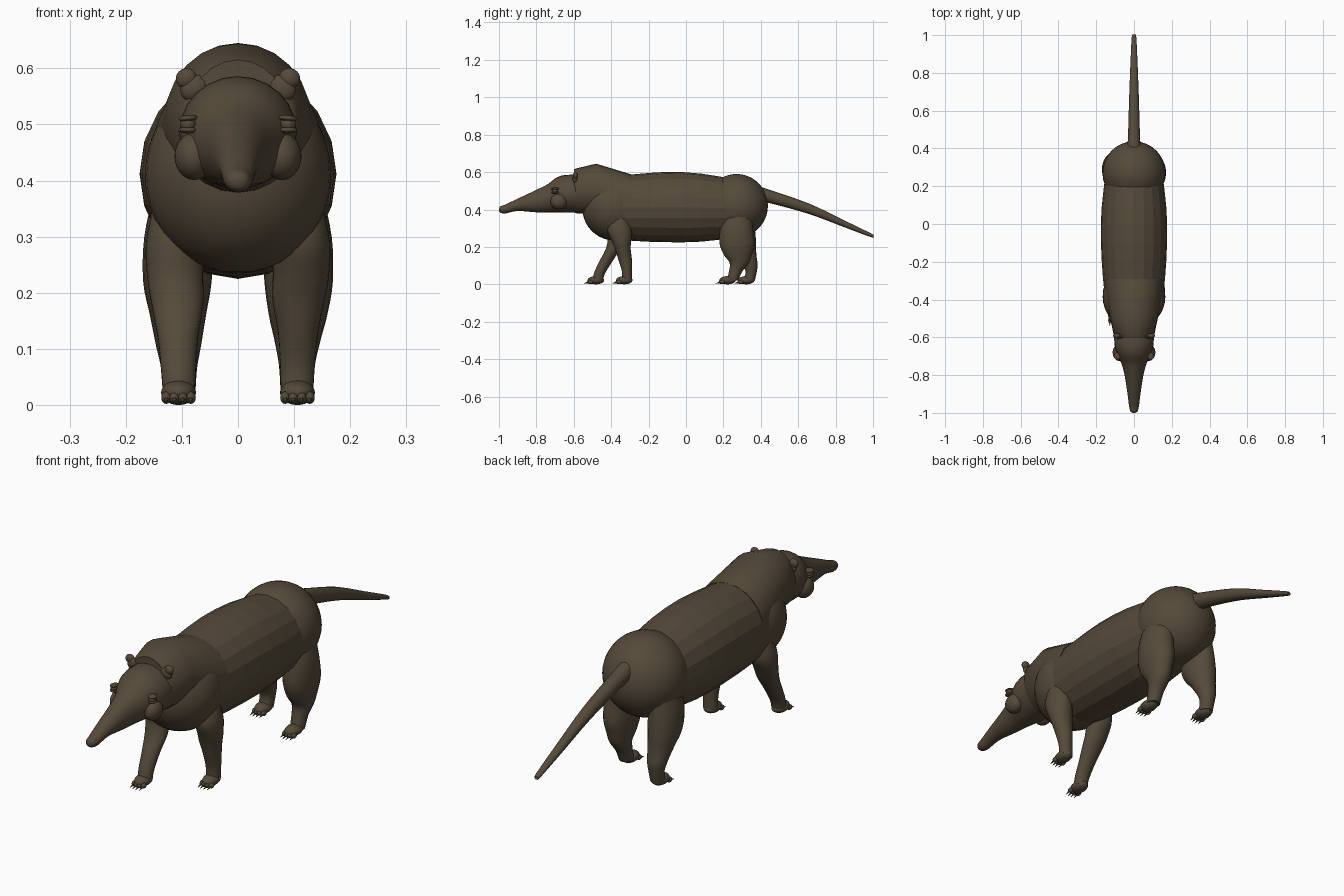
import bpy, bmesh, math
from mathutils import Vector, Matrix

if "Cube" in bpy.data.objects:
    bpy.data.objects.remove(bpy.data.objects["Cube"], do_unlink=True)

brown = bpy.data.materials.new("dark brown fur")
brown.use_nodes = True
colour = (0.09, 0.068, 0.042, 1)
brown.diffuse_color = colour
shader = brown.node_tree.nodes["Principled BSDF"]
shader.inputs["Base Color"].default_value = colour
shader.inputs["Roughness"].default_value = 0.8


def finish(name, bm, smooth=True):
    bmesh.ops.recalc_face_normals(bm, faces=bm.faces)
    for f in bm.faces:
        f.smooth = smooth
    mesh = bpy.data.meshes.new(name)
    bm.to_mesh(mesh)
    bm.free()
    mesh.materials.append(brown)
    ob = bpy.data.objects.new(name, mesh)
    bpy.context.collection.objects.link(ob)
    return ob


def refine(rows, steps):
    """Pass a smooth curve through the given rings."""
    rows = [Vector(r) for r in rows]
    out = []
    for i in range(len(rows) - 1):
        a, b, c, d = (rows[max(i - 1, 0)], rows[i], rows[i + 1],
                      rows[min(i + 2, len(rows) - 1)])
        for s in range(steps):
            t = s / steps
            out.append(b + (c - a) * (t / 2) + (a * 2 - b * 5 + c * 4 - d) * (t * t / 2)
                       + (b * 3 - a - c * 3 + d) * (t ** 3 / 2))
    return out + [rows[-1]]


def loft(name, rows, sides=24, steps=4, upright=False, smooth=True):
    """Rings are (x, y, z, half width, half depth), lying flat if upright."""
    bm = bmesh.new()
    rings = []
    for x, y, z, w, h in refine(rows, steps):
        ring = []
        for k in range(sides):
            a = math.tau * k / sides
            u, v = w * math.cos(a), h * math.sin(a)
            ring.append(bm.verts.new((x + u, y + v, z) if upright else (x + u, y, z + v)))
        rings.append(ring)
    for r, q in zip(rings, rings[1:]):
        for k in range(sides):
            n = (k + 1) % sides
            bm.faces.new((r[k], r[n], q[n], q[k]))
    bm.faces.new(rings[0])
    bm.faces.new(rings[-1])
    ob = finish(name, bm, smooth)
    if smooth:
        bpy.context.view_layer.objects.active = ob
        bpy.ops.object.select_all(action='DESELECT')
        ob.select_set(True)
        bpy.ops.object.shade_smooth_by_angle(angle=math.radians(50))
    return ob


def ball(name, centre, size, tilt=0):
    bm = bmesh.new()
    bmesh.ops.create_uvsphere(
        bm, u_segments=32, v_segments=20, radius=1,
        matrix=Matrix.Translation(centre) @ Matrix.Rotation(tilt, 4, 'Y')
        @ Matrix.Diagonal((*size, 1)))
    return finish(name, bm)


# Trunk: faceted barrel between round shoulders and hips
loft("barrel", [(0, -.42, .41, .15, .165), (0, -.28, .41, .165, .178), (0, -.1, .413, .175, .188),
                (0, .08, .41, .172, .182), (0, .27, .405, .15, .155)],
     sides=20, steps=2, smooth=False)
ball("shoulders", (0, -.385, .41), (.166, .17, .175))
ball("hips", (0, .27, .42), (.167, .168, .17))

# Neck with a raised hump
loft("neck", [(0, -.6, .5, .095, .115), (0, -.585, .5, .108, .12), (0, -.48, .51, .13, .135),
              (0, -.29, .435, .16, .152)], steps=1)

# Head tapering into a long snout
loft("head", [(0, -1, .4, .006, .006), (0, -.992, .4, .019, .017), (0, -.965, .403, .026, .024),
              (0, -.9, .425, .034, .033), (0, -.8, .445, .05, .06), (0, -.74, .46, .066, .075),
              (0, -.69, .478, .088, .094), (0, -.64, .485, .103, .1), (0, -.57, .485, .105, .1)])

# Tail
loft("tail", [(0, .38, .485, .038, .042), (0, .46, .466, .032, .035), (0, .66, .403, .026, .028),
              (0, .85, .322, .019, .018), (0, .99, .262, .012, .01), (0, 1, .258, .005, .004)])

# Paired face parts
for side, s in (("left", 1), ("right", -1)):
    ball(side + "_cheek", (s * .078, -.68, .443), (.035, .045, .042))
    ball(side + "_eye", (s * .089, -.7, .5), (.014, .016, .014))
    ball(side + "_upper_lid", (s * .089, -.7, .511), (.017, .02, .006), s * .1)
    ball(side + "_lower_lid", (s * .089, -.7, .49), (.017, .02, .006))
    ball(side + "_ear", (s * .092, -.592, .582), (.019, .013, .018), s * .5)
    ball(side + "_ear_base", (s * .078, -.592, .565), (.026, .014, .022), s * .6)


def foot(name, x, y):
    """Rounded paw with four toes and claws; y is the paw centre."""
    ball(name, (x, y, .022), (.031, .044, .022))
    for i in range(4):
        off = (i - 1.5) * .0145
        front = y - .036 + abs(i - 1.5) * .005
        ball(f"{name}_toe_{i + 1}", (x + off, front, .013), (.009, .014, .011))
        bm = bmesh.new()
        bmesh.ops.create_cone(
            bm, cap_ends=True, segments=8, radius1=.005, radius2=.0006, depth=.026,
            matrix=Matrix.Translation((x + off, front - .018, .008))
            @ Matrix.Rotation(math.radians(105), 4, 'X'))
        finish(f"{name}_claw_{i + 1}", bm)


# Legs in mid stride; rings run from the top down to the ankle
legs = {
    "left_front": (1, -.33, [(.1, -.355, .36, .05, .05), (.112, -.355, .29, .052, .065),
                             (.112, -.345, .23, .05, .052), (.108, -.338, .19, .047, .042),
                             (.107, -.325, .13, .036, .036), (.106, -.316, .07, .031, .027),
                             (.105, -.315, .02, .029, .027)]),
    "right_front": (-1, -.482, [(.1, -.355, .36, .05, .05), (.112, -.36, .29, .052, .058),
                                (.112, -.375, .23, .05, .044), (.108, -.395, .18, .046, .038),
                                (.107, -.43, .12, .036, .035), (.106, -.462, .06, .031, .03),
                                (.105, -.472, .02, .029, .028)]),
    "left_hind": (1, .222, [(.09, .275, .38, .06, .08), (.105, .27, .3, .062, .088),
                            (.108, .273, .22, .061, .094), (.107, .277, .16, .052, .076),
                            (.106, .285, .115, .041, .052), (.105, .266, .07, .032, .036),
                            (.105, .248, .02, .029, .03)]),
    "right_hind": (-1, .322, [(.09, .285, .38, .06, .08), (.105, .283, .3, .062, .086),
                              (.108, .295, .22, .061, .08), (.107, .32, .16, .05, .056),
                              (.106, .343, .105, .04, .04), (.105, .348, .065, .032, .03),
                              (.105, .338, .02, .029, .03)]),
}
for name, (s, paw_y, rows) in legs.items():
    loft(name + "_leg", [(s * x, y, z, w, d) for x, y, z, w, d in rows], upright=True)
    foot(name + "_paw", s * .106, paw_y)
